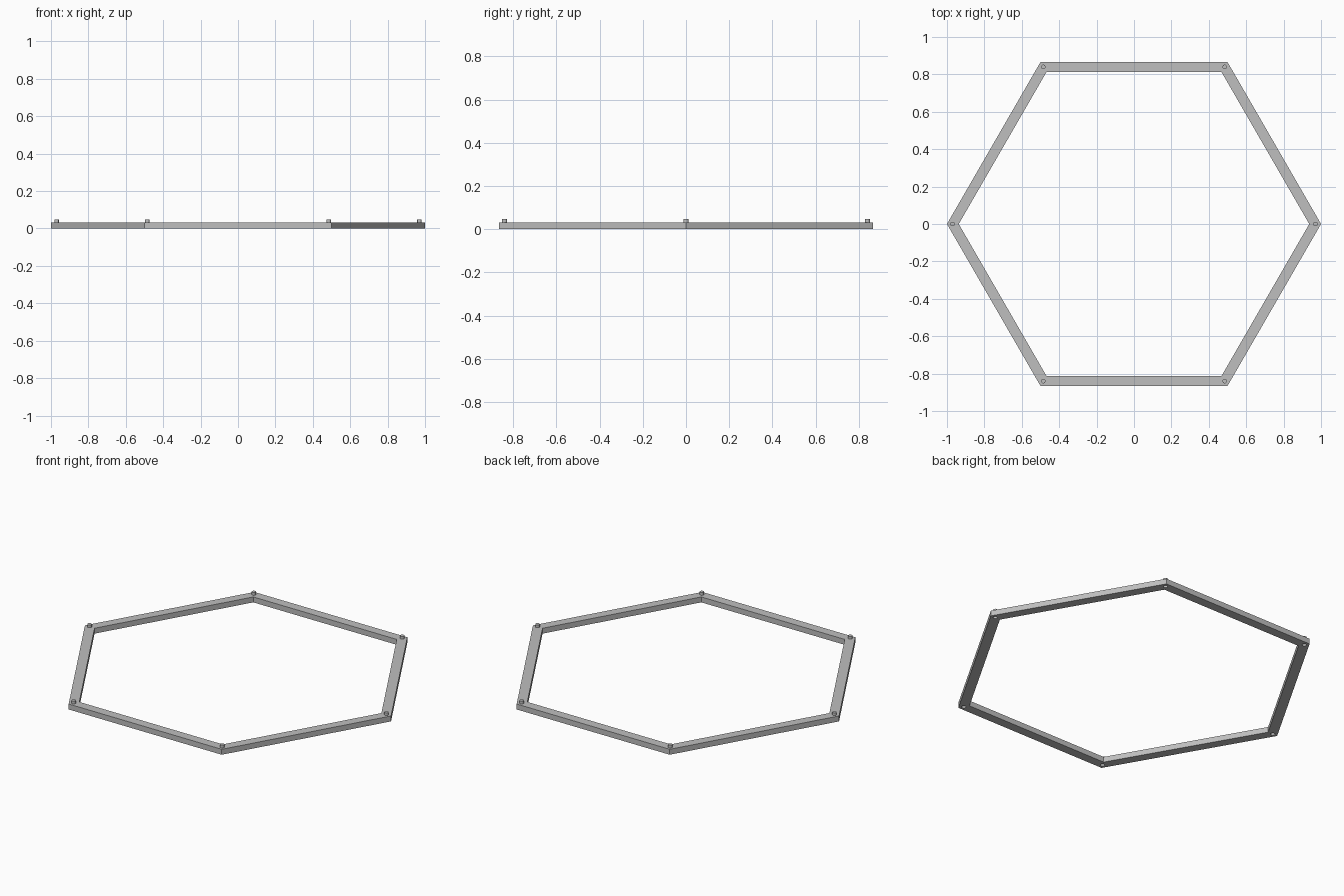
import bpy
import bmesh
from math import cos, sin, pi
from mathutils import Matrix, Vector

cube = bpy.data.objects.get("Cube")
if cube:
    bpy.data.objects.remove(cube, do_unlink=True)

OUTER, INNER, PIN_RING = 1.0, 0.937, 0.97
HEIGHT, PIN_TOP, PIN_RADIUS = 0.032, 0.048, 0.012
SOCKET_DEPTH = 0.017

grey = bpy.data.materials.new("plain_grey")
grey.use_nodes = True
colour = (0.52, 0.52, 0.52, 1)
grey.diffuse_color = colour
grey.node_tree.nodes["Principled BSDF"].inputs["Base Color"].default_value = colour


def corner(i, radius, z=0.0):
    a = i * pi / 3
    return Vector((radius * cos(a), radius * sin(a), z))


def finish(name, bm):
    bmesh.ops.recalc_face_normals(bm, faces=bm.faces)
    mesh = bpy.data.meshes.new(name)
    bm.to_mesh(mesh)
    bm.free()
    mesh.materials.append(grey)
    obj = bpy.data.objects.new(name, mesh)
    bpy.context.collection.objects.link(obj)
    return obj


def add_pin(bm, i, low, high):
    middle = Matrix.Translation(corner(i, PIN_RING, (low + high) / 2))
    bmesh.ops.create_cone(bm, cap_ends=True, segments=20, radius1=PIN_RADIUS,
                          radius2=PIN_RADIUS, depth=high - low, matrix=middle)


# Six-sided frame: a rectangular section carried round the corners
bm = bmesh.new()
section = [(OUTER, 0), (OUTER, HEIGHT), (INNER, HEIGHT), (INNER, 0)]
rings = [[bm.verts.new(corner(i, r, z)) for r, z in section] for i in range(6)]
for i in range(6):
    a, b = rings[i], rings[(i + 1) % 6]
    for k in range(4):
        n = (k + 1) % 4
        bm.faces.new((a[k], b[k], b[n], a[n]))
frame = finish("hexagon_frame", bm)

# Round sockets in the underside at every corner
bm = bmesh.new()
for i in range(6):
    add_pin(bm, i, -0.02, SOCKET_DEPTH)
cutter = finish("socket_cutter", bm)
cutter.hide_render = True
cut = frame.modifiers.new("sockets", "BOOLEAN")
cut.operation = "DIFFERENCE"
cut.solver = "EXACT"
cut.object = cutter
bpy.context.view_layer.objects.active = frame
bpy.ops.object.modifier_apply(modifier=cut.name)
bpy.data.objects.remove(cutter, do_unlink=True)

# Locating pins on top at every corner
for i in range(6):
    bm = bmesh.new()
    add_pin(bm, i, HEIGHT, PIN_TOP)
    finish(f"corner_pin_{i + 1}", bm)
